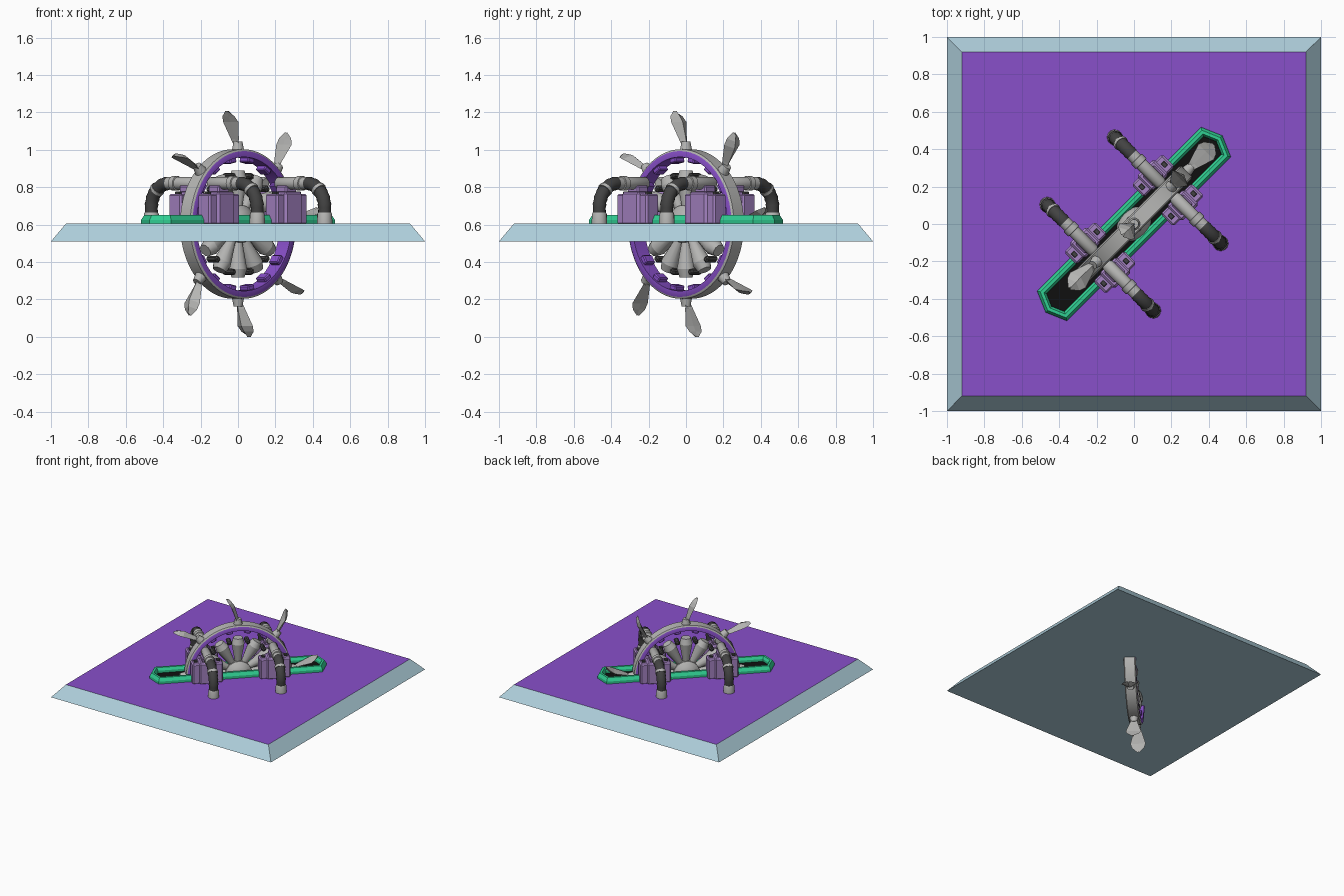
import bpy, bmesh
from math import sin, cos, pi, radians
from mathutils import Matrix, Vector

cube = bpy.data.objects.get("Cube")
if cube:
    bpy.data.objects.remove(cube, do_unlink=True)


def material(name, *rgb):
    m = bpy.data.materials.new(name)
    m.use_nodes = True
    m.diffuse_color = (*rgb, 1)
    m.node_tree.nodes["Principled BSDF"].inputs["Base Color"].default_value = (*rgb, 1)
    return m


BLUE = material("pale_blue", .43, .63, .72)
PURPLE = material("purple", .25, .08, .59)
LAVENDER = material("lavender", .38, .23, .55)
GREEN = material("green", .03, .62, .29)
STEEL = material("steel", .46, .46, .45)
DARK = material("dark_rubber", .055, .055, .055)
BLACK = material("black", .005, .005, .005)

TURN = Matrix.Rotation(pi / 4, 4, "Z")   # wheel plane runs along the diagonal
AXLE_Z = .603


def finish(bm, name, mats, matrix=TURN, smooth=False, rule=None):
    bmesh.ops.recalc_face_normals(bm, faces=bm.faces)
    if rule:
        for f in bm.faces:
            f.material_index = rule(f)
    bm.transform(matrix)
    me = bpy.data.meshes.new(name)
    bm.to_mesh(me)
    bm.free()
    for m in mats:
        me.materials.append(m)
    ob = bpy.data.objects.new(name, me)
    bpy.context.collection.objects.link(ob)
    if smooth:
        bpy.ops.object.select_all(action="DESELECT")
        ob.select_set(True)
        bpy.context.view_layer.objects.active = ob
        bpy.ops.object.shade_smooth_by_angle(angle=radians(40))
    return ob


def loft(rings, closed=False, caps=True):
    """Skin a list of equal-sized point rings."""
    bm = bmesh.new()
    vs = [[bm.verts.new(p) for p in r] for r in rings]
    n = len(vs[0])
    for a, b in zip(vs, vs[1:] + ([vs[0]] if closed else [])):
        for i in range(n):
            j = (i + 1) % n
            bm.faces.new((a[i], a[j], b[j], b[i]))
    if caps and not closed:
        bm.faces.new(vs[0])
        bm.faces.new(vs[-1])
    return bm


def box(name, centre, size, mat, matrix=TURN, bevel=.008):
    bm = bmesh.new()
    bmesh.ops.create_cube(bm, size=1, matrix=Matrix.Translation(centre) @ Matrix.Diagonal((*size, 1)))
    if bevel:
        bmesh.ops.bevel(bm, geom=bm.edges[:], offset=bevel, segments=1, affect="EDGES")
    return finish(bm, name, [mat], matrix)


def tube(name, path, mat, u=0, side=1, n=14):
    """Round tube in a plane of constant u; path holds (v, z, radius)."""
    rings = []
    for i, (v, z, r) in enumerate(path):
        a, b = path[max(i - 1, 0)], path[min(i + 1, len(path) - 1)]
        t = Vector((b[0] - a[0], b[1] - a[1]))
        if t.length < 1e-5:
            t = Vector((1, 0))
        t.normalize()
        rings.append([(u + r * cos(k * 2 * pi / n),
                       side * (v - t.y * r * sin(k * 2 * pi / n)),
                       z + t.x * r * sin(k * 2 * pi / n)) for k in range(n)])
    return finish(loft(rings), name, [mat], smooth=True)


def spoke_matrix(angle):
    """Local x points outward from the axle, y along the axle."""
    return TURN @ Matrix.Translation((0, 0, AXLE_Z)) @ Matrix.Rotation(-angle, 4, "Y")


def cone(name, x0, x1, r0, r1, mat, matrix, n=12, squash=1):
    rings = [[(x, r * cos(k * 2 * pi / n), squash * r * sin(k * 2 * pi / n)) for k in range(n)]
             for x, r in ((x0, r0), (x1, r1))]
    return finish(loft(rings), name, [mat], matrix, smooth=True)


# Base slab with sloping sides
slab = loft([[(-s, -s, z), (s, -s, z), (s, s, z), (-s, s, z)] for s, z in ((1, .51), (.92, .605))])
finish(slab, "base_slab", [BLUE, PURPLE], Matrix(), rule=lambda f: int(f.normal.z > .9))


# Green trough frame around a black slot
def hexagon(half, z):
    tip, shoulder = .555 + half, .555 + half * .57
    return [(tip, 0, z), (shoulder, half, z), (-shoulder, half, z),
            (-tip, 0, z), (-shoulder, -half, z), (shoulder, -half, z)]


frame = loft([hexagon(*p) for p in ((.113, .6), (.113, .625), (.098, .65), (.08, .65), (.068, .63), (.068, .6))],
             closed=True)
finish(frame, "trough_frame", [GREEN])
finish(loft([hexagon(.07, .603), hexagon(.07, .611)]), "trough_slot", [BLACK])

# Wheel rim: steel tread, purple sides and lining
SEG = 64
profile = [(.39, -.046), (.4, -.038), (.4, .038), (.39, .046), (.358, .046), (.358, -.046)]
rim = loft([[(r * cos(a), v, AXLE_Z + r * sin(a)) for r, v in profile]
            for a in (i * 2 * pi / SEG for i in range(SEG))], closed=True)


def rim_rule(f):
    c = f.calc_center_median()
    return 0 if f.normal.dot(Vector((c.x, 0, c.z - AXLE_Z)).normalized()) > .4 else 1


finish(rim, "wheel_rim", [STEEL, PURPLE], smooth=True, rule=rim_rule)

for i in range(16):
    box("rim_lug", (.347, 0, 0), (.03, .07, .05), PURPLE, spoke_matrix((i + .5) * pi / 8), .006)

# Hub and flared spokes with dark end clamps
hub = [[(r * cos(k * pi / 12), v, AXLE_Z + r * sin(k * pi / 12)) for k in range(24)]
       for v, r in ((-.075, .035), (-.06, .07), (-.03, .1), (.03, .1), (.06, .07), (.075, .035))]
finish(loft(hub), "wheel_hub", [STEEL], smooth=True)
for i in range(12):
    m = spoke_matrix(i * pi / 6)
    cone("spoke", .06, .24, .018, .05, STEEL, m)
    cone("spoke_cap", .24, .285, .05, .036, STEEL, m)
    box("spoke_clamp", (.265, 0, 0), (.03, .08, .035), DARK, spoke_matrix((i + .5) * pi / 6))

# Paddles: a round neck and a ribbed leaf blade leaning around the wheel
LEAF = [(.415, .016, 0), (.455, .03, .012), (.545, .058, .042), (.575, .046, .06), (.603, .008, .078)]


def leaf_ring(x, w, lean):
    t = .007 + w * .17
    return [(x, -w, -lean - .012), (x, 0, -lean + t), (x, w, -lean - .012), (x, 0, -lean - t * .9)]


for i in range(8):
    m = spoke_matrix(i * pi / 4)
    flip = m @ Matrix.Diagonal((1, 1, -1, 1))
    cone("paddle_neck", .385, .44, .036, .024, STEEL, m)
    finish(loft([leaf_ring(*s) for s in LEAF]), "paddle_blade", [STEEL], flip)

# Four pump housings with hoses bending down to the slab
arc = [(.27 + .13 * sin(a), .69 + .13 * cos(a)) for a in (i * pi / 24 for i in range(13))]
for u in (-.255, .255):
    for s in (-1, 1):
        box("pump_body", (u, s * .113, .686), (.13, .115, .178), LAVENDER, bevel=.012)
        for e in (-1, 1):
            box("pump_wing", (u + e * .085, s * .11, .682), (.062, .095, .165), LAVENDER, bevel=.01)
            box("pump_bolt", (u + e * .085, s * .11, .768), (.025, .03, .016), DARK, bevel=.003)
        box("pump_saddle", (u, s * .11, .79), (.085, .08, .04), LAVENDER)
        tube("outlet_pipe", [(.045, .82, .026), (.055, .82, .034), (.2, .82, .034),
                             (.202, .82, .04), (.235, .82, .04), (.237, .82, .034), (.275, .82, .034)],
             STEEL, u, s)
        hose = [(.245, .82, .033)] + [(v, z, .037 if k % 2 else .034) for k, (v, z) in enumerate(arc)]
        tube("rubber_hose", hose + [(.4, .65, .035)], DARK, u, s)
        tube("hose_ring", [(v, z, .04) for v, z in arc[5:7]], STEEL, u, s)
        tube("hose_foot", [(.4, .665, .036), (.4, .655, .04), (.4, .603, .042)], STEEL, u, s)
